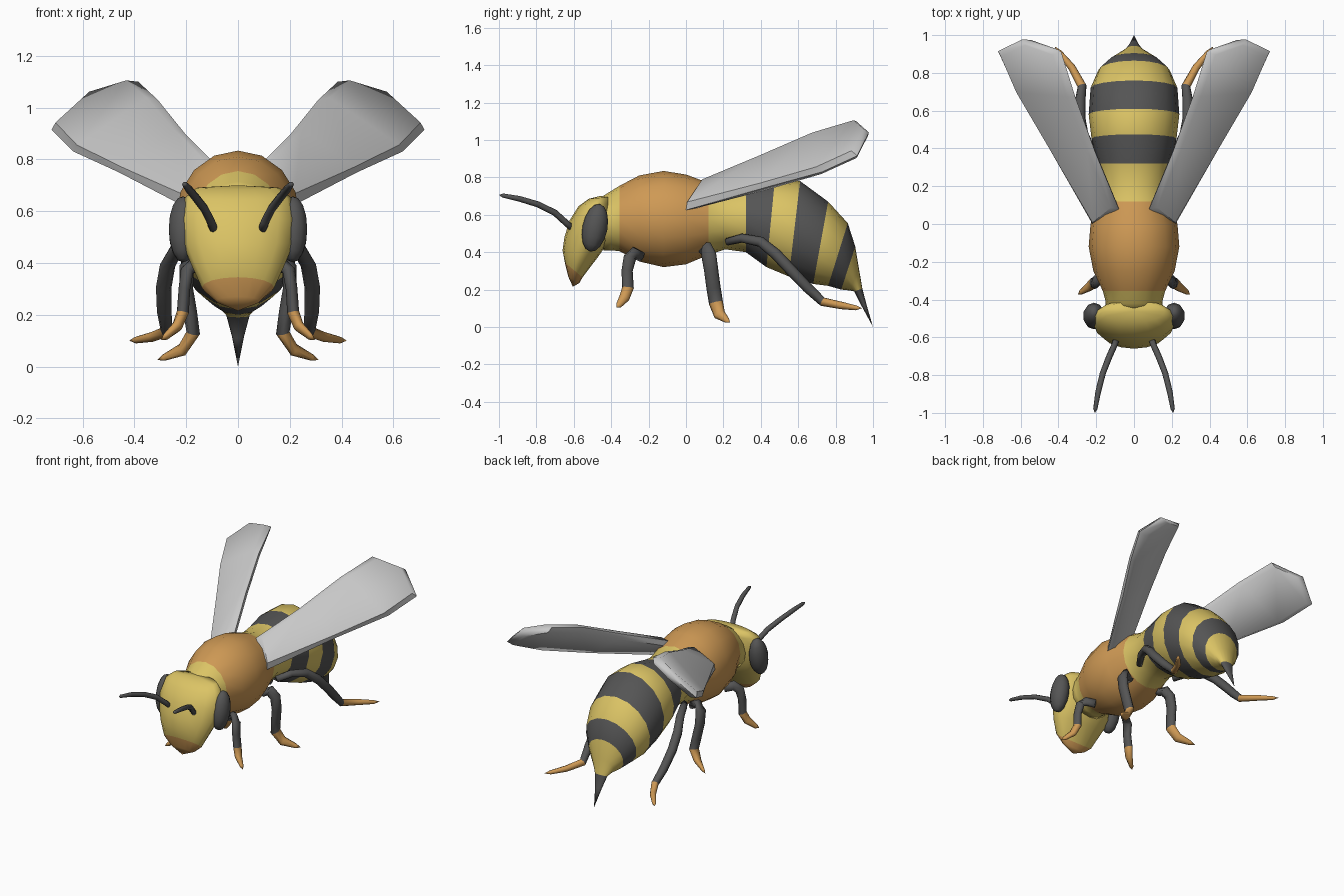
import bpy, bmesh
from math import pi, sin, cos
from mathutils import Vector, Matrix

default_cube = bpy.data.objects.get("Cube")
if default_cube:
    bpy.data.objects.remove(default_cube, do_unlink=True)


def make_material(name, colour):
    material = bpy.data.materials.new(name)
    material.use_nodes = True
    material.diffuse_color = (*colour, 1)
    shader = material.node_tree.nodes["Principled BSDF"]
    shader.inputs["Base Color"].default_value = (*colour, 1)
    shader.inputs["Roughness"].default_value = 0.8
    return material


yellow = make_material("honey yellow", (0.71, 0.55, 0.13))
orange = make_material("warm orange", (0.62, 0.32, 0.09))
dark = make_material("dark grey", (0.09, 0.09, 0.09))
pale = make_material("pale wing grey", (0.58, 0.58, 0.58))


def finish(name, bm, materials, angle=pi):
    """Turn a bmesh into a smooth-shaded object."""
    bmesh.ops.recalc_face_normals(bm, faces=bm.faces[:])
    mesh = bpy.data.meshes.new(name)
    bm.to_mesh(mesh)
    bm.free()
    for material in materials:
        mesh.materials.append(material)
    obj = bpy.data.objects.new(name, mesh)
    bpy.context.collection.objects.link(obj)
    bpy.ops.object.select_all(action="DESELECT")
    obj.select_set(True)
    bpy.context.view_layer.objects.active = obj
    bpy.ops.object.shade_smooth_by_angle(angle=angle)
    return obj


def skin(name, rings, tip, bands, materials, start=None):
    """Join rings into a tube that closes on a tip; bands colour each segment."""
    bm = bmesh.new()
    loops = [[bm.verts.new(p) for p in ring] for ring in rings]
    count = len(loops[0])
    end = bm.verts.new(tip)
    for k, loop in enumerate(loops):
        for i in range(count):
            j = (i + 1) % count
            if k + 1 < len(loops):
                face = bm.faces.new((loop[i], loop[j], loops[k + 1][j], loops[k + 1][i]))
            else:
                face = bm.faces.new((loop[i], loop[j], end))
            face.material_index = materials.index(bands[k])
    if start:
        first = bm.verts.new(start)
        for i in range(count):
            bm.faces.new((loops[0][i - 1], loops[0][i], first)).material_index = materials.index(bands[0])
    else:
        bm.faces.new(loops[0]).material_index = materials.index(bands[0])
    return finish(name, bm, materials)


def section(y1, z1, y2, z2, half_width, sides=16):
    """Elliptical ring through two points of the middle plane."""
    a, b = Vector((0, y1, z1)), Vector((0, y2, z2))
    middle, arm = (a + b) / 2, (a - b) / 2
    turns = [2 * pi * i / sides for i in range(sides)]
    return [middle + arm * cos(t) + Vector((half_width * sin(t), 0, 0)) for t in turns]


def limb(name, path, foot_from, side, flat=1.0, sides=8):
    """Tapered tube along (x, y, z, radius) points, orange beyond foot_from."""
    points = [Vector((p[0] * side, p[1], p[2])) for p in path]
    rings = []
    for k, p in enumerate(points[:-1]):
        along = (points[k + 1] - points[max(k - 1, 0)]).normalized()
        across = Vector((1, 0, 0))
        across = (across - along * across.dot(along)).normalized()
        other = along.cross(across)
        r = path[k][3]
        rings.append([p + across * r * flat * cos(2 * pi * i / sides)
                      + other * r * sin(2 * pi * i / sides) for i in range(sides)])
    bands = [orange if k >= foot_from else dark for k in range(len(rings))]
    return skin(name, rings, points[-1], bands, [dark, orange])


# Body: neck, thorax, striped abdomen and stinger (top y z, bottom y z, half width)
body = [
    (yellow, -.46, .69, -.44, .41, .15),
    (yellow, -.42, .715, -.4, .41, .15),
    (orange, -.355, .755, -.355, .405, .165),
    (orange, -.25, .81, -.25, .35, .215),
    (orange, -.12, .834, -.12, .32, .24),
    (orange, 0, .815, 0, .335, .23),
    (yellow, .12, .77, .12, .385, .19),
    (yellow, .21, .745, .21, .415, .175),
    (dark, .32, .755, .32, .4, .19),
    (yellow, .475, .785, .43, .32, .225),
    (dark, .61, .78, .55, .27, .24),
    (yellow, .76, .67, .68, .23, .23),
    (dark, .865, .555, .76, .22, .19),
    (yellow, .905, .43, .83, .2, .13),
    (yellow, .925, .31, .875, .195, .08),
    (dark, .943, .205, .9, .19, .045),
    (dark, .965, .12, .94, .11, .023),
]
skin("body", [section(*row[1:]) for row in body], (0, 1, 0),
     [row[0] for row in body], [yellow, orange, dark])

# Head with orange mouth (front y z, back y z, half width)
head = [
    (yellow, -.52, .685, -.41, .695, .16),
    (yellow, -.575, .645, -.4, .66, .205),
    (yellow, -.622, .57, -.4, .57, .222),
    (yellow, -.65, .48, -.41, .46, .212),
    (yellow, -.66, .41, -.47, .375, .18),
    (orange, -.648, .345, -.553, .265, .14),
    (orange, -.63, .27, -.57, .235, .085),
]
skin("head", [section(*row[1:]) for row in head], (0, -.605, .215),
     [row[0] for row in head], [yellow, orange], start=(0, -.46, .7))

# Limb paths on the left side (x, y, z, radius)
antenna = [(.09, -.6, .52, .017), (.105, -.645, .56, .017), (.13, -.7, .61, .017),
           (.165, -.79, .655, .016), (.19, -.89, .685, .015), (.205, -.98, .703, .011),
           (.207, -1, .706, 0)]
front_leg = [(.12, -.24, .38, .03), (.165, -.28, .395, .033), (.197, -.3, .37, .034),
             (.207, -.315, .3, .03), (.213, -.31, .21, .031), (.235, -.33, .155, .028),
             (.28, -.36, .115, .016), (.297, -.372, .103, 0)]
middle_leg = [(.12, .1, .4, .035), (.17, .11, .42, .038), (.198, .122, .385, .04),
              (.2, .135, .3, .038), (.185, .147, .21, .038), (.173, .16, .13, .038),
              (.215, .18, .065, .032), (.285, .22, .035, .015), (.312, .235, .025, 0)]
hind_leg = [(.14, .22, .455, .02), (.19, .3, .475, .024), (.235, .4, .455, .028),
            (.272, .48, .39, .03), (.287, .56, .305, .03), (.285, .65, .21, .028),
            (.275, .73, .135, .024), (.33, .83, .115, .02), (.395, .91, .102, .013),
            (.42, .94, .1, 0)]

# Wing outline on the left side, root to tip and back
wing = [(.22, 0, .625), (.46, .44, .75), (.635, .73, .83), (.72, .915, .915),
        (.59, .978, 1.04), (.385, .91, 1.1), (.31, .67, 1.03), (.205, .38, .9),
        (.08, .08, .775)]


def make_wing(name, side):
    """Puffy panel: outline with a raised, inset copy on each face."""
    bm = bmesh.new()
    outline = [Vector((x * side, y, z)) for x, y, z in wing]
    count = len(outline)
    normal = (outline[4] - outline[0]).cross(outline[6] - outline[1]).normalized()
    rim = [bm.verts.new(p) for p in outline]
    for lift in (normal * 0.028, -normal * 0.028):
        panel = []
        for i, p in enumerate(outline):
            inward = (outline[i - 1] - p).normalized() + (outline[(i + 1) % count] - p).normalized()
            centre = outline[(count - i) % count if i else count - 1] - p
            pull = (centre.normalized() + inward * 0.5).normalized()
            panel.append(bm.verts.new(p + pull * 0.035 + lift))
        for i in range(count):
            j = (i + 1) % count
            bm.faces.new((rim[i], rim[j], panel[j], panel[i]))
        # bridge opposite edges of the panel into strips
        for i in range(count // 2):
            a, b, c, d = panel[i], panel[i + 1], panel[count - 2 - i], panel[count - 1 - i]
            bm.faces.new((a, b, c, d) if b != c else (a, b, d))
    finish(name, bm, [pale], angle=0.9)


def make_eye(name, side):
    bm = bmesh.new()
    bmesh.ops.create_uvsphere(bm, u_segments=10, v_segments=8, radius=1)
    place = Matrix.Translation((.212 * side, -.487, .53)) @ Matrix.Rotation(-.2, 4, "X")
    bmesh.ops.transform(bm, matrix=place @ Matrix.Diagonal((.058, .067, .13, 1)), verts=bm.verts[:])
    finish(name, bm, [dark])


# Paired parts
for label, side in (("left", 1), ("right", -1)):
    make_eye(label + "_eye", side)
    make_wing(label + "_wing", side)
    limb(label + "_antenna", antenna, len(antenna), side)
    limb(label + "_front_leg", front_leg, 4, side, 0.75)
    limb(label + "_middle_leg", middle_leg, 5, side, 0.7)
    limb(label + "_hind_leg", hind_leg, 6, side)
